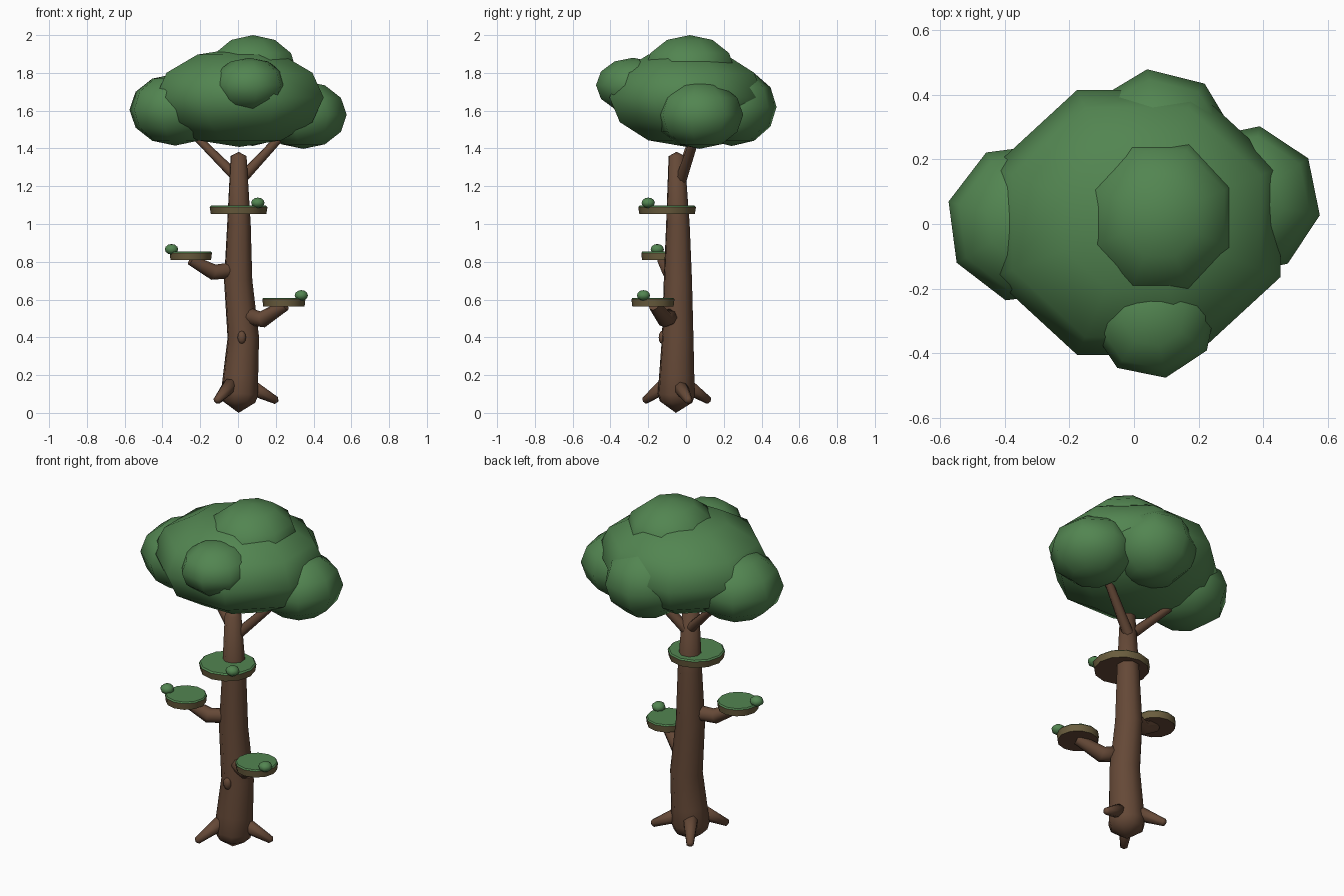
import bpy, bmesh, math
from mathutils import Matrix, Vector

cube = bpy.data.objects.get("Cube")
if cube:
    bpy.data.objects.remove(cube, do_unlink=True)


def material(name, color):
    m = bpy.data.materials.new(name)
    m.use_nodes = True
    m.diffuse_color = (*color, 1)
    m.node_tree.nodes["Principled BSDF"].inputs["Base Color"].default_value = (*color, 1)
    return m


BARK = material("bark brown", (0.130, 0.066, 0.038))
LEAF = material("leaf green", (0.085, 0.235, 0.082))
RIM = material("olive rim", (0.145, 0.110, 0.048))


def finish(name, bm, mats, angle=75):
    bmesh.ops.recalc_face_normals(bm, faces=bm.faces)
    mesh = bpy.data.meshes.new(name)
    bm.to_mesh(mesh)
    bm.free()
    for m in mats:
        mesh.materials.append(m)
    ob = bpy.data.objects.new(name, mesh)
    bpy.context.collection.objects.link(ob)
    bpy.ops.object.select_all(action='DESELECT')
    ob.select_set(True)
    bpy.context.view_layer.objects.active = ob
    bpy.ops.object.shade_smooth_by_angle(angle=math.radians(angle))
    return ob


def blob(name, center, size, mat, turn=22.5):
    """Low-poly ellipsoid with eight sides, turned about its upright axis."""
    bm = bmesh.new()
    mtx = (Matrix.Translation(center) @ Matrix.Diagonal((*size, 1))
           @ Matrix.Rotation(math.radians(turn), 4, 'Z'))
    bmesh.ops.create_uvsphere(bm, u_segments=8, v_segments=6, radius=1, matrix=mtx)
    return finish(name, bm, [mat])


def tube(name, path, radii, sides=8, tips=(0.0, 0.0)):
    """Tapered limb along a path, closed by a shallow cone at each end."""
    pts = [Vector(p) for p in path]
    bm = bmesh.new()
    rings, dirs = [], []
    for i, (p, r) in enumerate(zip(pts, radii)):
        d = (pts[min(i + 1, len(pts) - 1)] - pts[max(i - 1, 0)]).normalized()
        dirs.append(d)
        side = d.cross(Vector((0.3, 1, 0))).normalized()
        up = d.cross(side)
        angles = [math.tau * k / sides for k in range(sides)]
        rings.append([bm.verts.new(p + r * (side * math.cos(a) + up * math.sin(a)))
                      for a in angles])
    for a, b in zip(rings, rings[1:]):
        for k in range(sides):
            n = (k + 1) % sides
            bm.faces.new((a[k], a[n], b[n], b[k]))
    for ring, apex in ((rings[0], pts[0] - dirs[0] * tips[0]),
                       (rings[-1], pts[-1] + dirs[-1] * tips[1])):
        v = bm.verts.new(apex)
        for k in range(sides):
            bm.faces.new((ring[k], ring[(k + 1) % sides], v))
    return finish(name, bm, [BARK])


def shelf(name, center, radius, bud):
    """Round fungus-like shelf: olive rim, brown underside, mossy top and a bud."""
    bm = bmesh.new()
    bmesh.ops.create_cone(bm, cap_ends=True, segments=12, radius1=radius * 0.96,
                          radius2=radius, depth=0.038, matrix=Matrix.Translation(center))
    bm.normal_update()
    top = max(bm.faces, key=lambda f: f.normal.z)
    bmesh.ops.inset_individual(bm, faces=[top], thickness=radius * 0.05, depth=0.007)
    bm.normal_update()
    for f in bm.faces:
        f.material_index = 1 if f.normal.z > 0.3 else 2 if f.normal.z < -0.9 else 0
    finish(name, bm, [RIM, LEAF, BARK], 40)
    blob(name + "_bud", bud, (0.038, 0.038, 0.028), LEAF)


# Trunk
tube("trunk",
     [(0.006, -0.052, 0.058), (0.008, -0.051, 0.1), (0.014, -0.049, 0.2),
      (0.028, -0.044, 0.4), (0.001, -0.043, 0.7), (0.005, -0.043, 1.0),
      (0.003, -0.05, 1.36)],
     [0.09, 0.103, 0.097, 0.087, 0.078, 0.065, 0.044], tips=(0.058, 0.022))

# Roots
for i, (start, end) in enumerate([
        ((-0.04, -0.11, 0.145), (-0.112, -0.218, 0.065)),
        ((0.07, -0.03, 0.135), (0.203, 0.015, 0.065)),
        ((-0.03, 0.0, 0.145), (-0.11, 0.12, 0.065))]):
    tube(f"root_{i + 1}", [start, end], [0.042, 0.02], tips=(0.02, 0.012))

# Knot on the bark
blob("knot", (0.02, -0.128, 0.4), (0.024, 0.018, 0.034), BARK)

# Limbs under the shelves
tube("lower_limb", [(0.06, -0.08, 0.51), (0.13, -0.11, 0.495), (0.25, -0.17, 0.57)],
     [0.046, 0.044, 0.03], tips=(0.02, 0))
tube("middle_limb", [(-0.03, -0.05, 0.755), (-0.13, -0.085, 0.745), (-0.25, -0.125, 0.81)],
     [0.042, 0.042, 0.028])

# Shelves
shelf("lower_shelf", (0.243, -0.175, 0.583), 0.114, (0.335, -0.225, 0.622))
shelf("middle_shelf", (-0.25, -0.125, 0.828), 0.112, (-0.352, -0.152, 0.866))
shelf("upper_shelf", (0.003, -0.1, 1.071), 0.153, (0.105, -0.2, 1.112))

# Forks that carry the canopy
tube("left_fork", [(0.02, -0.025, 1.24), (0.28, 0.07, 1.52)], [0.03, 0.02])
tube("right_fork", [(-0.02, -0.025, 1.26), (-0.27, 0.05, 1.51)], [0.028, 0.018])

# Canopy
blob("canopy_main", (0.008, 0.005, 1.67), (0.482, 0.444, 0.262), LEAF)
blob("canopy_top", (0.08, 0.02, 1.81), (0.25, 0.26, 0.19), LEAF)
blob("canopy_left", (0.345, 0.072, 1.578), (0.235, 0.235, 0.18), LEAF, -11)
blob("canopy_right", (-0.333, 0.005, 1.605), (0.25, 0.25, 0.19), LEAF, 30)
blob("canopy_back", (0.076, 0.242, 1.62), (0.24, 0.24, 0.207), LEAF, 8.5)
blob("canopy_front", (0.06, -0.28, 1.735), (0.2, 0.2, 0.145), LEAF, 11)
